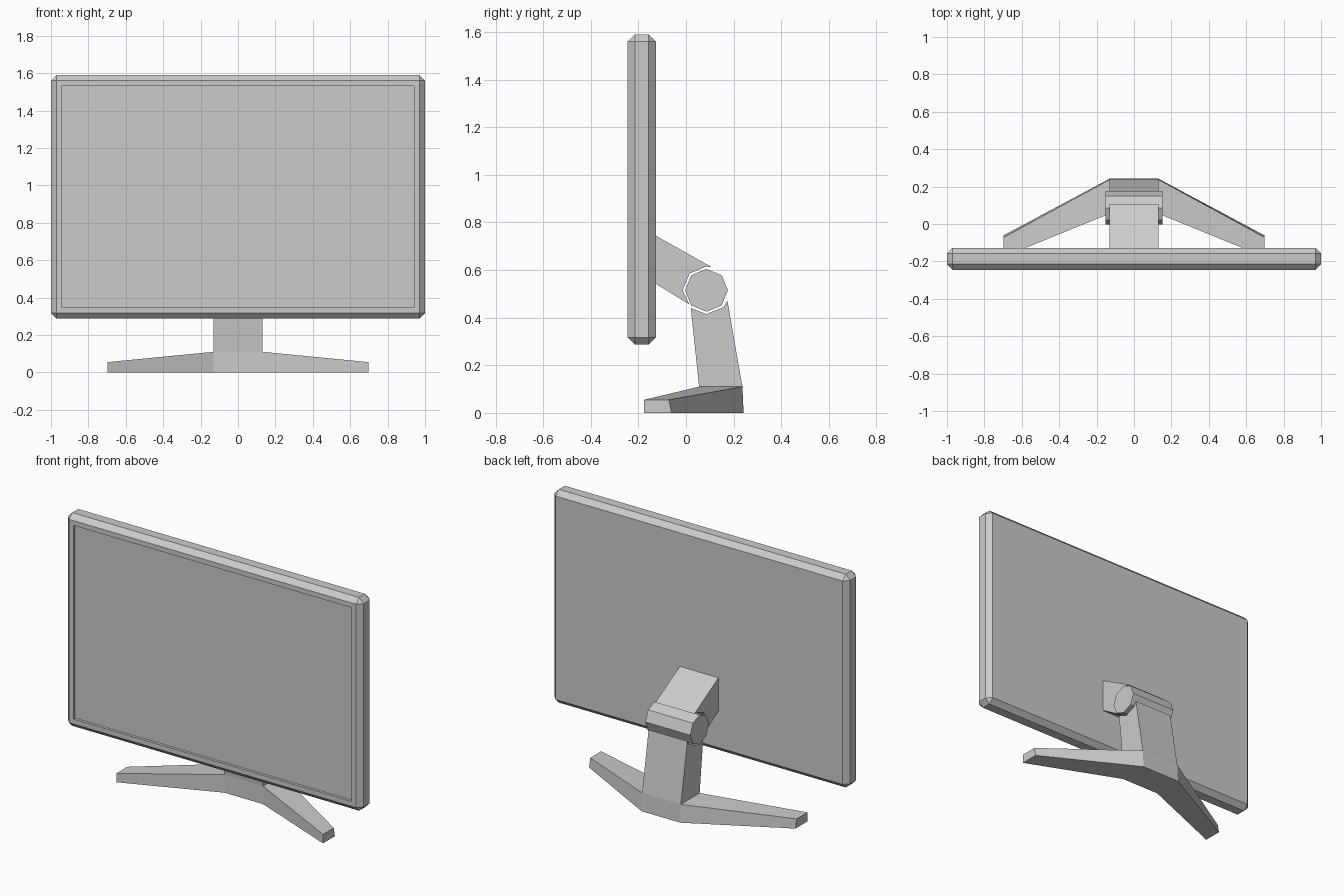
import bpy, bmesh, math

if "Cube" in bpy.data.objects:
    bpy.data.objects.remove(bpy.data.objects["Cube"])

HUB_Y, HUB_Z = 0.086, 0.515


def finish(name, bm):
    bmesh.ops.recalc_face_normals(bm, faces=bm.faces[:])
    mesh = bpy.data.meshes.new(name)
    bm.to_mesh(mesh)
    bm.free()
    obj = bpy.data.objects.new(name, mesh)
    bpy.context.collection.objects.link(obj)
    return obj


def loft(name, sections):
    """Skin a list of matching closed sections, capping both ends."""
    bm = bmesh.new()
    rings = [[bm.verts.new(p) for p in s] for s in sections]
    n = len(rings[0])
    for a, b in zip(rings, rings[1:]):
        for i in range(n):
            j = (i + 1) % n
            bm.faces.new((a[i], a[j], b[j], b[i]))
    bm.faces.new(rings[0])
    bm.faces.new(rings[-1][::-1])
    return finish(name, bm)


def side_prism(name, profile, half_width):
    """Extrude a (y, z) side profile symmetrically along x."""
    return loft(name, [[(x, y, z) for y, z in profile] for x in (-half_width, half_width)])


def octagon(radius, *corners):
    return [(HUB_Y + radius * math.cos(k * math.pi / 4),
             HUB_Z + radius * math.sin(k * math.pi / 4)) for k in corners]


# Screen housing: chamfered box with a recessed display
bm = bmesh.new()
bmesh.ops.create_cube(bm, size=1)
for v in bm.verts:
    v.co = (v.co.x * 2, v.co.y * 0.118 - 0.186, v.co.z * 1.303 + 0.939)
bmesh.ops.bevel(bm, geom=bm.edges[:], offset=0.03, segments=1, affect='EDGES')
bm.normal_update()
front = min(bm.faces, key=lambda f: f.calc_center_median().y)
bmesh.ops.inset_region(bm, faces=[front], thickness=0.042)
inner = bmesh.ops.extrude_discrete_faces(bm, faces=[front])["faces"][0]
for v in inner.verts:
    v.co.y += 0.016
finish("screen_housing", bm)

# Hinge barrel
side_prism("hinge_barrel", octagon(0.09, *range(8)), 0.152)

# Arm from screen to hinge, cupped around the barrel
side_prism("upper_arm", [(-0.128, 0.543), (-0.128, 0.745), (0.107, 0.613)]
           + octagon(0.1, 2, 3, 4) + [(0.015, 0.455)], 0.131)

# Neck from base to hinge, cupped around the barrel
side_prism("neck", [(0.055, 0.11), (0.02, 0.441)] + octagon(0.1, 6, 7)
           + [(0.174, 0.472), (0.237, 0.11)], 0.131)

# Base: central block with two swept, tapering feet
tip = [(-0.176, 0), (-0.176, 0.055), (-0.072, 0.055), (-0.061, 0)]
block = [(0.055, 0), (0.055, 0.11), (0.237, 0.11), (0.242, 0)]
loft("base_feet", [[(x, y, z) for y, z in sec] for x, sec in
                   ((-0.698, tip), (-0.131, block), (0.131, block), (0.698, tip))])
